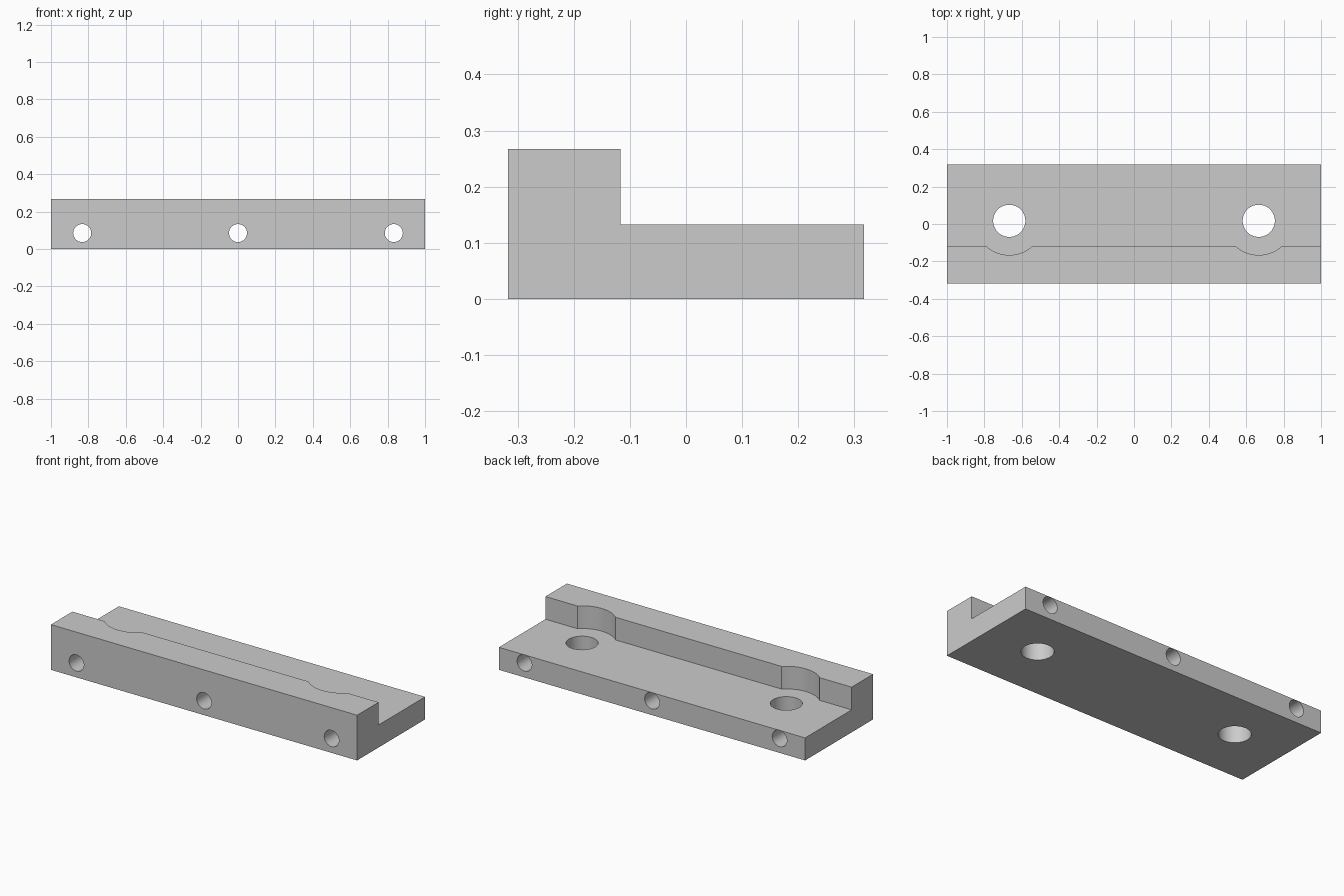
import bpy
import bmesh
from math import acos, cos, pi, sin
from mathutils import Matrix, Vector

if "Cube" in bpy.data.objects:
    bpy.data.objects.remove(bpy.data.objects["Cube"], do_unlink=True)

HALF_L, HALF_W = 1.0, 0.317
HEIGHT, LEDGE_Z, STEP_Y = 0.267, 0.133, -0.117
BOLT_X, BOLT_Y, BOLT_R, RELIEF_R = 0.667, 0.017, 0.086, 0.183
PIN_X, PIN_Z, PIN_R = 0.833, 0.085, 0.048

steel = bpy.data.materials.new("plain grey")
steel.use_nodes = True
grey = (0.6, 0.6, 0.6, 1.0)
steel.diffuse_color = grey
steel.node_tree.nodes["Principled BSDF"].inputs["Base Color"].default_value = grey


def add_object(name, bm):
    bmesh.ops.recalc_face_normals(bm, faces=bm.faces)
    mesh = bpy.data.meshes.new(name)
    bm.to_mesh(mesh)
    bm.free()
    mesh.materials.append(steel)
    obj = bpy.data.objects.new(name, mesh)
    bpy.context.collection.objects.link(obj)
    return obj


def prism(name, outline, bottom, top):
    bm = bmesh.new()
    face = bm.faces.new([bm.verts.new((x, y, bottom)) for x, y in outline])
    result = bmesh.ops.extrude_face_region(bm, geom=[face])
    verts = [v for v in result["geom"] if isinstance(v, bmesh.types.BMVert)]
    bmesh.ops.translate(bm, verts=verts, vec=(0, 0, top - bottom))
    return add_object(name, bm)


def drill(name, centre, radius, rotation):
    bm = bmesh.new()
    bmesh.ops.create_cone(bm, cap_ends=True, segments=64, radius1=radius,
                          radius2=radius, depth=2,
                          matrix=Matrix.Translation(Vector(centre)) @ rotation)
    return add_object(name, bm)


def relief_arc(cx, steps=24):
    # Part of the bolt-head clearance circle that bites into the ridge
    half = acos((BOLT_Y - STEP_Y) / RELIEF_R)
    angles = [-pi / 2 - half + 2 * half * i / steps for i in range(steps + 1)]
    return [(cx + RELIEF_R * cos(a), BOLT_Y + RELIEF_R * sin(a)) for a in angles]


# Solid bar
bar = prism("rail_block", [(-HALF_L, -HALF_W), (HALF_L, -HALF_W),
                           (HALF_L, HALF_W), (-HALF_L, HALF_W)], 0, HEIGHT)

# Ledge cut, with a round clearance around each bolt
ledge = [(-1.2, STEP_Y)] + relief_arc(-BOLT_X) + relief_arc(BOLT_X)
ledge += [(1.2, STEP_Y), (1.2, 0.5), (-1.2, 0.5)]
cutters = [prism("ledge_cutter", ledge, LEDGE_Z, 0.5)]

# Vertical bolt holes and horizontal pin holes
for x in (-BOLT_X, BOLT_X):
    cutters.append(drill("bolt_hole_cutter", (x, BOLT_Y, 0), BOLT_R, Matrix.Identity(4)))
for x in (-PIN_X, 0, PIN_X):
    cutters.append(drill("pin_hole_cutter", (x, 0, PIN_Z), PIN_R,
                         Matrix.Rotation(pi / 2, 4, "X")))

bpy.ops.object.select_all(action="DESELECT")
bpy.context.view_layer.objects.active = bar
bar.select_set(True)
for cutter in cutters:
    cutter.hide_render = True
    mod = bar.modifiers.new("cut", "BOOLEAN")
    mod.operation = "DIFFERENCE"
    mod.solver = "EXACT"
    mod.object = cutter
    bpy.ops.object.modifier_apply(modifier=mod.name)
    bpy.data.objects.remove(cutter, do_unlink=True)

bpy.ops.object.shade_smooth_by_angle()
